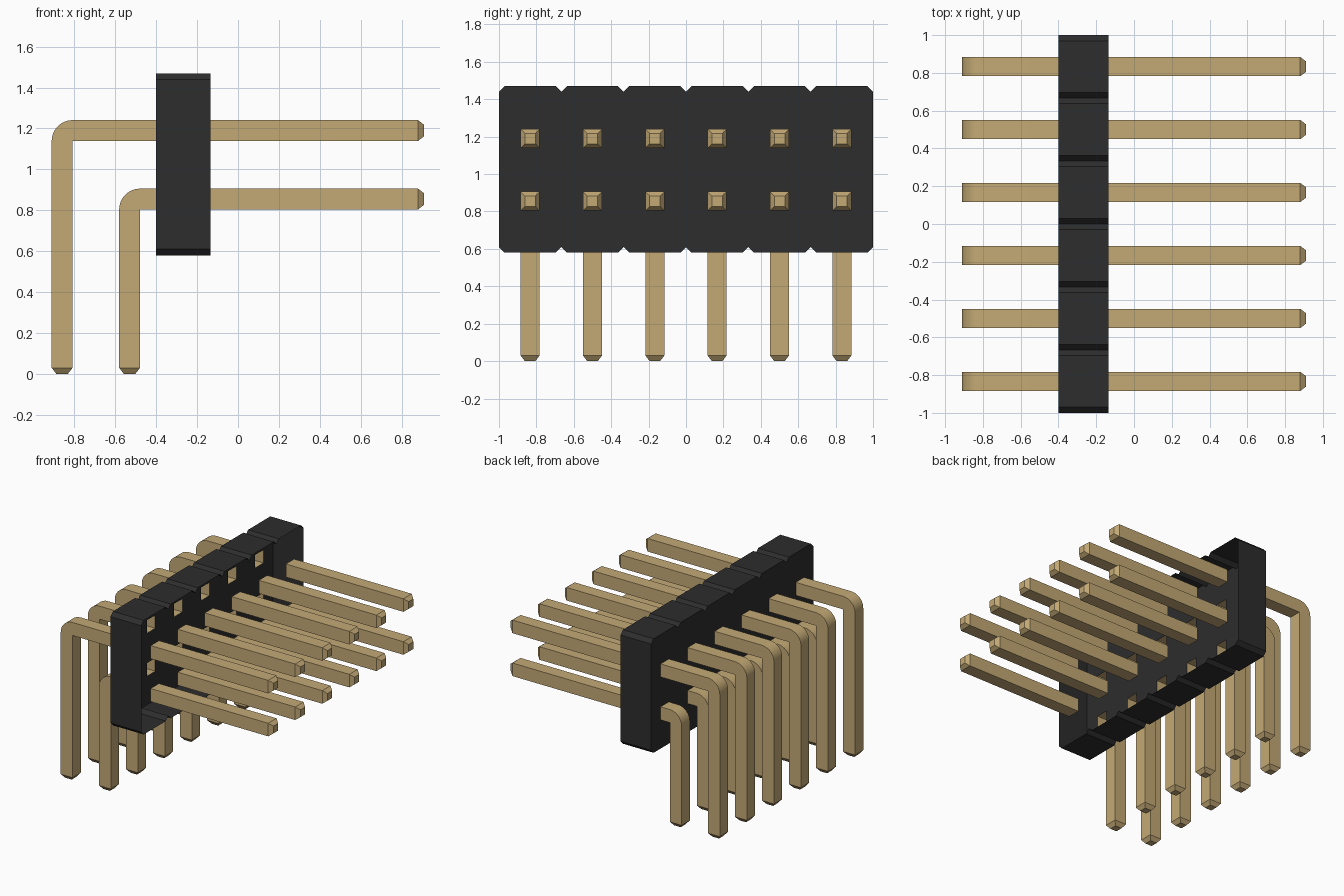
import bpy, bmesh, math
from mathutils import Vector

cube = bpy.data.objects.get("Cube")
if cube:
    bpy.data.objects.remove(cube, do_unlink=True)

COLS, PITCH = 6, 1 / 3
BACK, FRONT = -0.40, -0.135        # housing faces along x
BOTTOM, TOP = 0.58, 1.47
NOTCH = 0.03
HALF = 0.051                       # half the pin thickness
ROWS = {"upper": (1.19, -0.86), "lower": (0.855, -0.53)}   # pin height, leg x
COL_Y = [(i - (COLS - 1) / 2) * PITCH for i in range(COLS)]


def material(name, rgb):
    m = bpy.data.materials.new(name)
    m.use_nodes = True
    m.diffuse_color = (*rgb, 1)
    m.node_tree.nodes["Principled BSDF"].inputs["Base Color"].default_value = (*rgb, 1)
    return m


black = material("black plastic", (0.026, 0.026, 0.026))
gold = material("gold metal", (0.55, 0.40, 0.18))


def to_mesh(bm, name, mat):
    mesh = bpy.data.meshes.new(name)
    bm.to_mesh(mesh)
    bm.free()
    mesh.materials.append(mat)
    return mesh


def add(name, mesh, y=0):
    ob = bpy.data.objects.new(name, mesh)
    ob.location.y = y
    bpy.context.collection.objects.link(ob)
    return ob


def loop_edges(bm, points):
    vs = [bm.verts.new(p) for p in points]
    return [bm.edges.new((a, b)) for a, b in zip(vs, vs[1:] + vs[:1])]


# Housing: notched back wall with square pin holes, rim drawn forward, front open
def housing():
    bm = bmesh.new()
    upper = []
    for i in range(COLS):
        y0, y1 = -1 + i * PITCH, -1 + (i + 1) * PITCH
        upper += [(y0, TOP - NOTCH), (y0 + NOTCH, TOP), (y1 - NOTCH, TOP)]
    upper.append((1, TOP - NOTCH))
    lower = [(y, BOTTOM + TOP - z) for y, z in reversed(upper)]
    outline = loop_edges(bm, [(BACK, y, z) for y, z in upper + lower])
    edges = list(outline)
    for z, _ in ROWS.values():
        for y in COL_Y:
            edges += loop_edges(bm, [(BACK, y + a * HALF, z + b * HALF)
                                     for a, b in ((-1, -1), (1, -1), (1, 1), (-1, 1))])
    bmesh.ops.triangle_fill(bm, use_beauty=True, use_dissolve=False,
                            edges=edges, normal=(-1, 0, 0))
    rim = bmesh.ops.extrude_edge_only(bm, edges=outline)["geom"]
    moved = [g for g in rim if isinstance(g, bmesh.types.BMVert)]
    bmesh.ops.translate(bm, verts=moved, vec=(FRONT - BACK, 0, 0))
    bmesh.ops.recalc_face_normals(bm, faces=bm.faces[:])
    bm.faces.ensure_lookup_table()
    wall = next(f for f in bm.faces if abs(f.normal.x) > 0.9)
    if wall.normal.x > 0:
        bmesh.ops.reverse_faces(bm, faces=bm.faces[:])
    return to_mesh(bm, "housing", black)


# Square bar through pairs of (outer, inner) points in xz, closed at its last ring
def bar(name, sections):
    bm = bmesh.new()
    rings = []
    for (ox, oz), (ix, iz), h in sections:
        rings.append([bm.verts.new(p) for p in
                      ((ox, -h, oz), (ox, h, oz), (ix, h, iz), (ix, -h, iz))])
    for a, b in zip(rings, rings[1:]):
        for k in range(4):
            n = (k + 1) % 4
            bm.faces.new((a[k], a[n], b[n], b[k]))
    bm.faces.new(rings[-1])
    bmesh.ops.remove_doubles(bm, verts=bm.verts[:], dist=0.0005)
    bmesh.ops.recalc_face_normals(bm, faces=bm.faces[:])
    tip = max(bm.faces, key=lambda f: f.calc_center_median().dot(Vector((1, 0, -1))))
    if tip.normal.dot(Vector((1, 0, -1))) < 0:
        bmesh.ops.reverse_faces(bm, faces=bm.faces[:])
    return to_mesh(bm, name, gold)


def straight(z):
    return [((x, z + h), (x, z - h), h)
            for x, h in ((FRONT, HALF), (0.88, HALF), (0.91, HALF * 0.55))]


def bent(z, leg_x, steps=8):
    cx, cz, d = leg_x + HALF, z - HALF, 2 * HALF
    out = [((BACK, z + HALF), (BACK, cz), HALF)]
    for i in range(steps + 1):
        a = math.pi / 2 * i / steps
        out.append(((cx - d * math.sin(a), cz + d * math.cos(a)), (cx, cz), HALF))
    for tz, h in ((0.03, HALF), (0, HALF * 0.55)):
        out.append(((leg_x - h, tz), (leg_x + h, tz), h))
    return out


add("housing", housing())

# Pins: straight contact and bent leg for every row and column
pins = []
for row, (z, leg_x) in ROWS.items():
    parts = {"contact": bar(row + "_contact", straight(z)),
             "bent_leg": bar(row + "_bent_leg", bent(z, leg_x))}
    for part, mesh in parts.items():
        for i, y in enumerate(COL_Y):
            pins.append(add(f"{row}_{part}_{i + 1}", mesh, y))

bpy.ops.object.select_all(action='DESELECT')
for p in pins:
    p.select_set(True)
bpy.context.view_layer.objects.active = pins[0]
bpy.ops.object.shade_smooth_by_angle(angle=math.radians(30))
